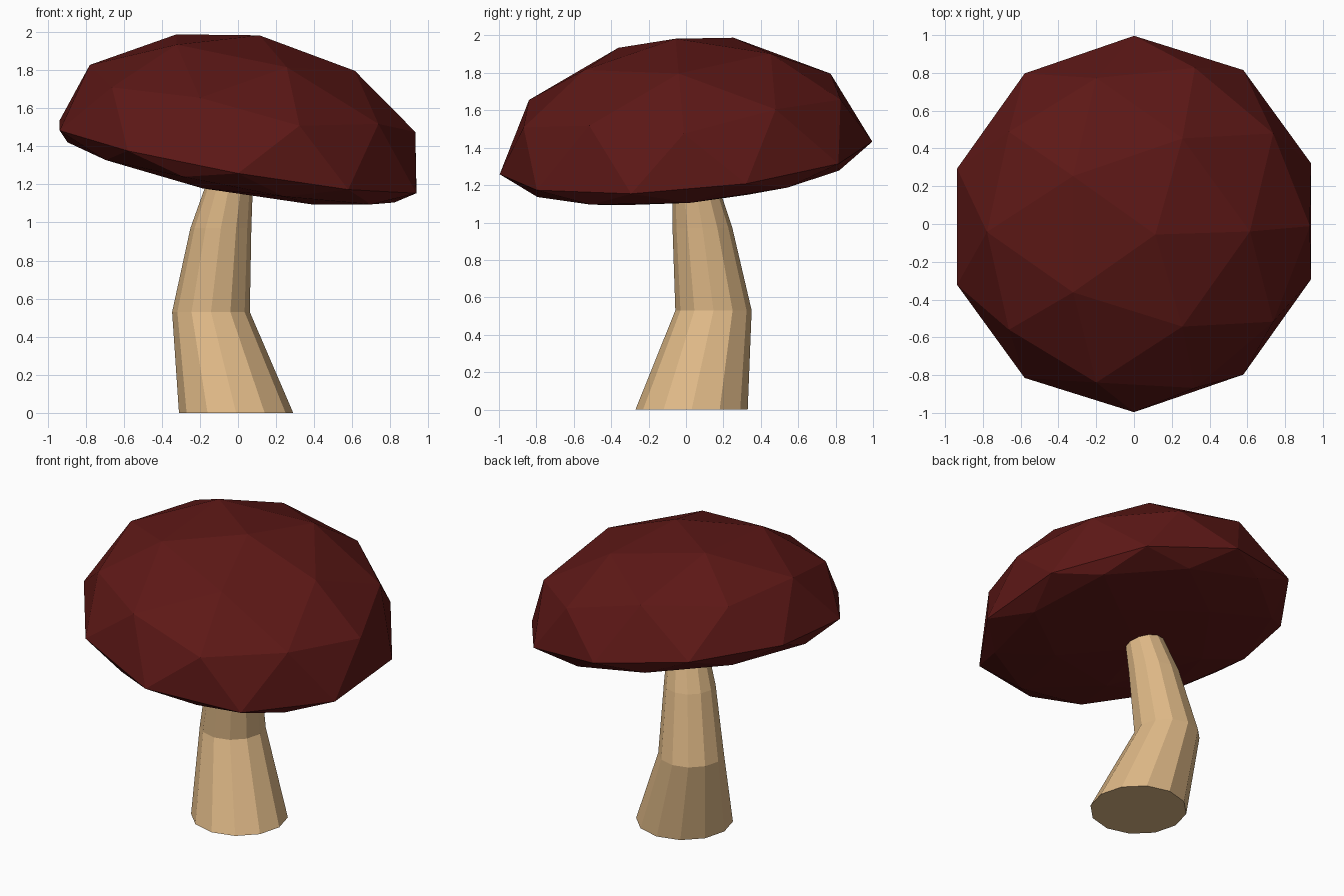
import bpy, bmesh
from math import radians, cos, sin, tau
from mathutils import Matrix, Vector

if "Cube" in bpy.data.objects:
    bpy.data.objects.remove(bpy.data.objects["Cube"])


def add_object(name, bm, color):
    mesh = bpy.data.meshes.new(name)
    bmesh.ops.recalc_face_normals(bm, faces=bm.faces)
    bm.to_mesh(mesh)
    bm.free()
    mat = bpy.data.materials.new(name + "_color")
    mat.diffuse_color = (*color, 1)
    mat.use_nodes = True
    mat.node_tree.nodes["Principled BSDF"].inputs["Base Color"].default_value = mat.diffuse_color
    mesh.materials.append(mat)
    obj = bpy.data.objects.new(name, mesh)
    bpy.context.collection.objects.link(obj)
    return obj


# Cap: low-poly sphere, domed above and flattened below, then tilted
bm = bmesh.new()
bmesh.ops.create_icosphere(bm, subdivisions=2, radius=1.0)
for v in bm.verts:
    v.co.z *= 0.65 if v.co.z > 0 else 0.18
tilt = Matrix.Rotation(radians(5), 4, 'X') @ Matrix.Rotation(radians(10), 4, 'Y')
bm.transform(Matrix.Translation((0, 0, 1.345)) @ tilt)
add_object("cap", bm, (0.11, 0.009, 0.008))

# Stem: tapered rings following a bent path (x, y, z, radius)
SIDES = 12
path = [(-0.01, 0.03, 0.0, 0.30), (-0.142, 0.147, 0.53, 0.204),
        (-0.09, 0.088, 0.97, 0.16), (-0.035, 0.04, 1.25, 0.115)]
bm = bmesh.new()
rings = [[bm.verts.new((x + r * cos(tau * i / SIDES), y + r * sin(tau * i / SIDES), z))
          for i in range(SIDES)] for x, y, z, r in path]
for low, high in zip(rings, rings[1:]):
    for i in range(SIDES):
        j = (i + 1) % SIDES
        bm.faces.new((low[i], low[j], high[j], high[i]))
bm.faces.new(rings[0])
bm.faces.new(rings[-1])
add_object("stem", bm, (0.73, 0.48, 0.24))
